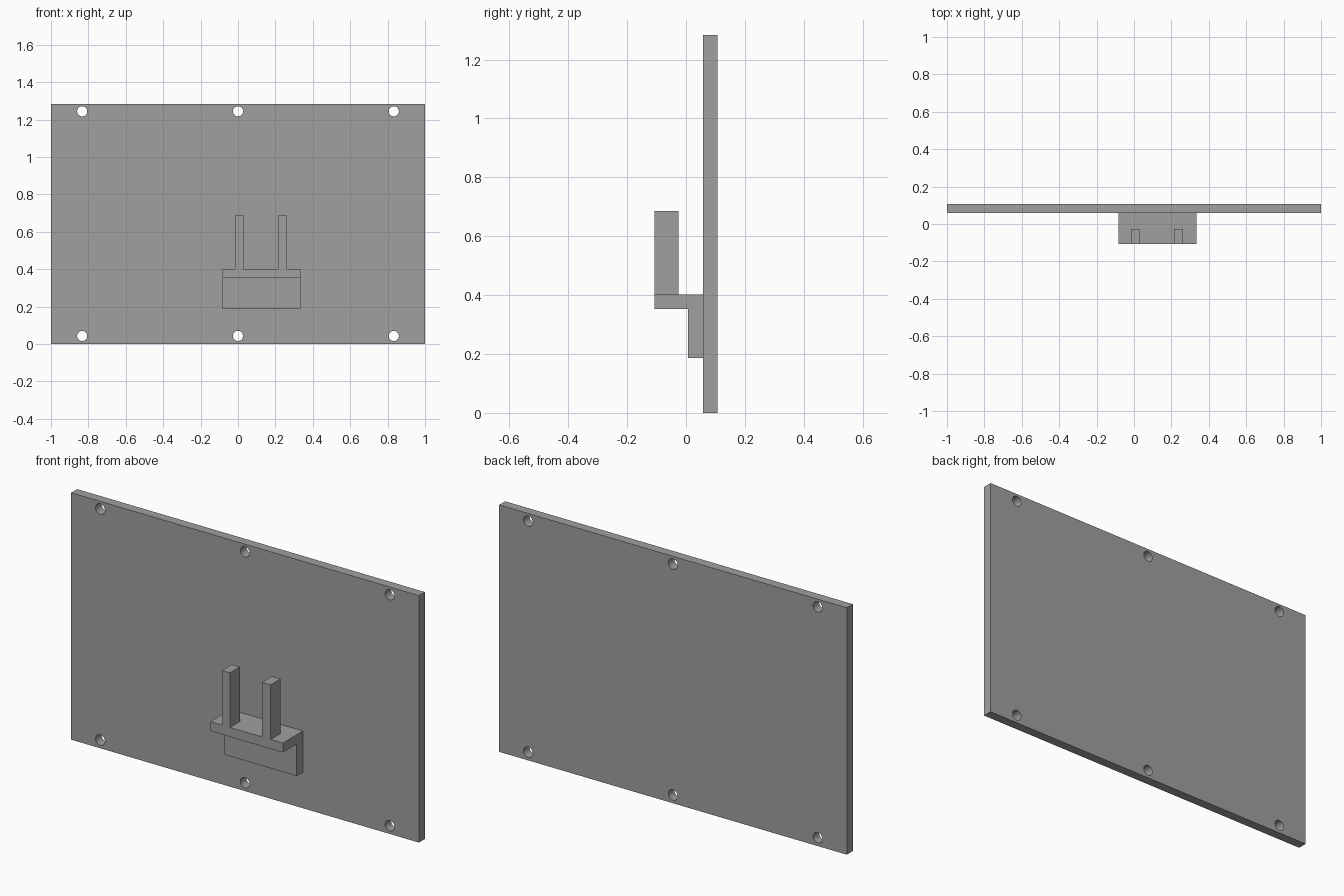
import bpy
import math

if "Cube" in bpy.data.objects:
    bpy.data.objects.remove(bpy.data.objects["Cube"])

grey = bpy.data.materials.new("plain grey")
grey.diffuse_color = (0.35, 0.35, 0.35, 1)
grey.use_nodes = True
grey.node_tree.nodes["Principled BSDF"].inputs["Base Color"].default_value = grey.diffuse_color


def box(name, x, y, z):
    """Box from (min, max) ranges on each axis."""
    verts = [(a, b, c) for a in x for b in y for c in z]
    faces = [(0, 1, 3, 2), (4, 6, 7, 5), (0, 4, 5, 1),
             (2, 3, 7, 6), (0, 2, 6, 4), (1, 5, 7, 3)]
    return mesh_object(name, verts, faces)


def mesh_object(name, verts, faces):
    mesh = bpy.data.meshes.new(name)
    mesh.from_pydata(verts, [], faces)
    mesh.materials.append(grey)
    obj = bpy.data.objects.new(name, mesh)
    bpy.context.collection.objects.link(obj)
    return obj


PLATE_FRONT, PLATE_BACK = 0.058, 0.107
SHELF_FRONT = -0.107

# Back plate
plate = box("back_plate", (-1, 1), (PLATE_FRONT, PLATE_BACK), (0, 1.284))

# Six screw holes, three along each long edge
for z in (0.043, 1.244):
    for x in (-0.833, 0, 0.833):
        bpy.ops.mesh.primitive_cylinder_add(
            vertices=32, radius=0.027, depth=0.2,
            location=(x, (PLATE_FRONT + PLATE_BACK) / 2, z),
            rotation=(math.pi / 2, 0, 0))
        cutter = bpy.context.object
        cutter.name = "hole_cutter"
        cutter.data.materials.append(grey)
        cutter.hide_render = True
        cutter.hide_set(True)
        cut = plate.modifiers.new("screw_hole", 'BOOLEAN')
        cut.operation = 'DIFFERENCE'
        cut.solver = 'EXACT'
        cut.object = cutter

# Bracket: an L-shaped profile extruded along x
profile = [(PLATE_FRONT, 0.187), (PLATE_FRONT, 0.402), (SHELF_FRONT, 0.402),
           (SHELF_FRONT, 0.353), (0.007, 0.353), (0.007, 0.187)]
n = len(profile)
verts = [(x, y, z) for x in (-0.084, 0.333) for y, z in profile]
# Each end is split into two convex quads at the inner corner
left = [(0, 1, 4, 5), (1, 2, 3, 4)]
right = [tuple(i + n for i in reversed(f)) for f in left]
sides = [(i, i + n, (i + 1) % n + n, (i + 1) % n) for i in range(n)]
mesh_object("bracket", verts, left + right + sides)

# Two upright prongs standing on the shelf
for name, x in (("left_prong", (-0.017, 0.029)), ("right_prong", (0.214, 0.263))):
    box(name, x, (SHELF_FRONT, -0.026), (0.402, 0.686))
